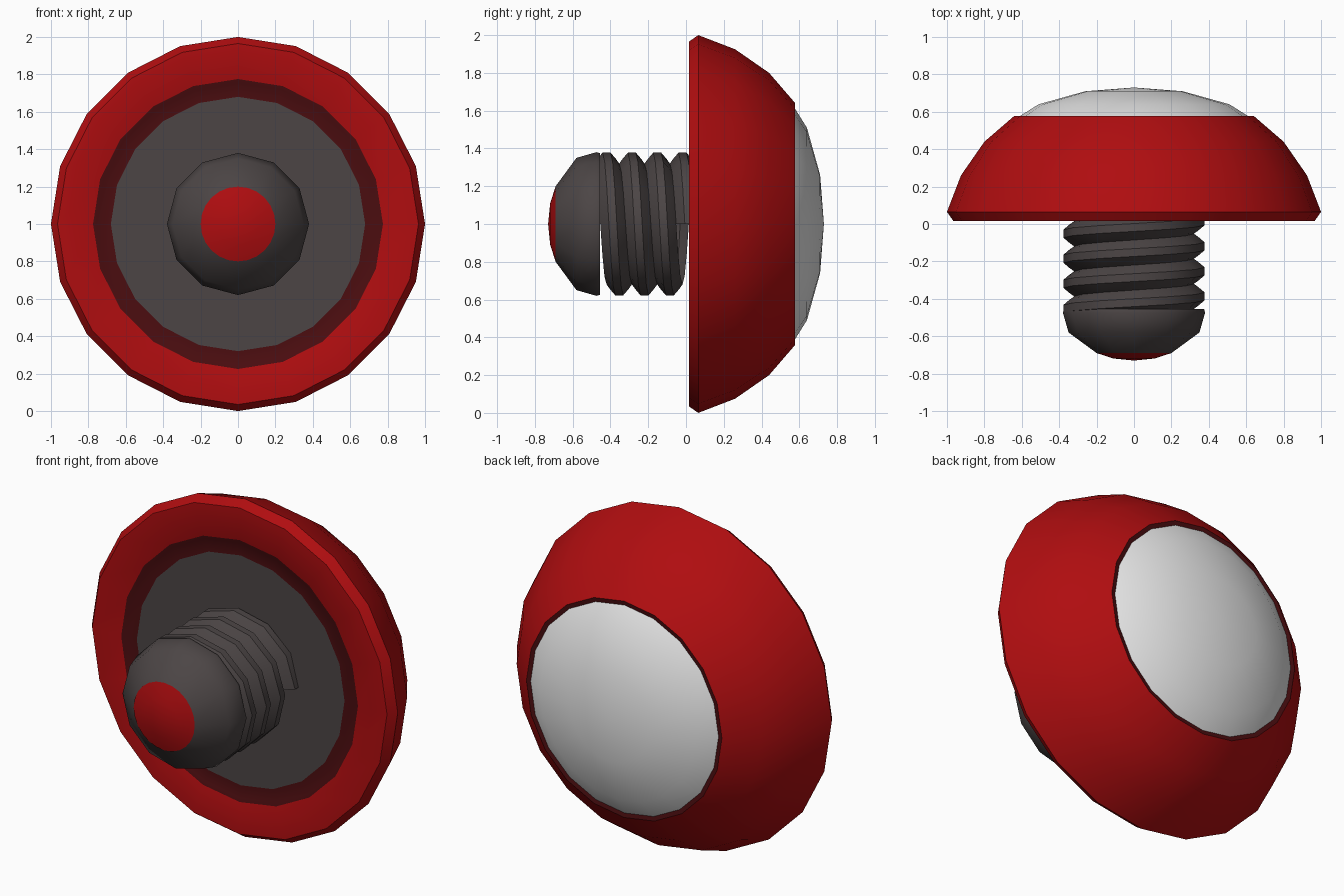
import bpy, bmesh, math

cube = bpy.data.objects.get("Cube")
if cube:
    bpy.data.objects.remove(cube, do_unlink=True)


def material(name, r, g, b):
    m = bpy.data.materials.new(name)
    m.diffuse_color = (r, g, b, 1)
    m.use_nodes = True
    node = next(n for n in m.node_tree.nodes if n.type == 'BSDF_PRINCIPLED')
    node.inputs["Base Color"].default_value = (r, g, b, 1)
    return m


RED = material("red", 0.43, 0.004, 0.005)
DARK_RED = material("dark red", 0.07, 0.004, 0.005)
GREY = material("dark grey", 0.072, 0.06, 0.06)
WHITE = material("white", 0.8, 0.8, 0.8)


def lathe(name, profile, sides, mats, bands=None, turns=1, pitch=0, smooth=30):
    """Sweep (radius, y) points around the y axis at z = 1, front to back.
    A pitch turns the sweep into an open helix; bands gives a material per strip."""
    bm = bmesh.new()
    steps = round(sides * turns)
    closed = pitch == 0
    columns = []
    for s in range(steps if closed else steps + 1):
        a = 2 * math.pi * s / sides
        columns.append([bm.verts.new((r * math.cos(a), y - pitch * s / sides,
                                      1 + r * math.sin(a))) for r, y in profile])
    for s in range(steps):
        c, d = columns[s], columns[(s + 1) % len(columns)]
        for i in range(len(profile) - 1):
            f = bm.faces.new((c[i], c[i + 1], d[i + 1], d[i]))
            f.material_index = bands[i] if bands else 0
    bmesh.ops.remove_doubles(bm, verts=bm.verts, dist=1e-5)
    mesh = bpy.data.meshes.new(name)
    bm.to_mesh(mesh)
    bm.free()
    for m in mats:
        mesh.materials.append(m)
    ob = bpy.data.objects.new(name, mesh)
    bpy.context.collection.objects.link(ob)
    bpy.ops.object.select_all(action='DESELECT')
    ob.select_set(True)
    bpy.context.view_layer.objects.active = ob
    bpy.ops.object.shade_smooth_by_angle(angle=math.radians(smooth))
    return ob


# Domed shell: dark inner seat, flat front rim, bevel, dome, dark back lip
lathe("shell",
      [(0.68, 0.025), (0.755, 0.025), (0.775, 0.015), (0.965, 0.015), (1.0, 0.065),
       (0.925, 0.26), (0.80, 0.44), (0.64, 0.578), (0.615, 0.574)],
      20, [RED, DARK_RED], bands=[1, 1, 0, 0, 0, 0, 0, 1])

# Plate closing the front of the shell
lathe("front_plate", [(0, 0.025), (0.68, 0.025)], 20, [GREY])

# Shallow white dome on the back
lathe("back_cap", [(0.615, 0.574), (0.51, 0.64), (0.26, 0.71), (0, 0.73)], 20, [WHITE])

# Screw thread: a ridged ribbon wound three and a half times
lathe("screw_thread",
      [(0.32, -0.052), (0.345, -0.034), (0.378, -0.006), (0.378, 0.036),
       (0.345, 0.064), (0.32, 0.082)][:3] +
      [(0.378, 0.036 - 0.0), (0.345, 0.064), (0.32, 0.082)],
      12, [GREY], turns=3.5, pitch=0.134, smooth=45)

# Rounded screw end
lathe("screw_end",
      [(0.20, -0.69), (0.35, -0.58), (0.38, -0.475), (0.375, -0.455), (0, -0.455)],
      12, [GREY], smooth=45)

# Red contact tip
lathe("contact_tip", [(0, -0.73), (0.11, -0.719), (0.20, -0.69)], 24, [RED])
